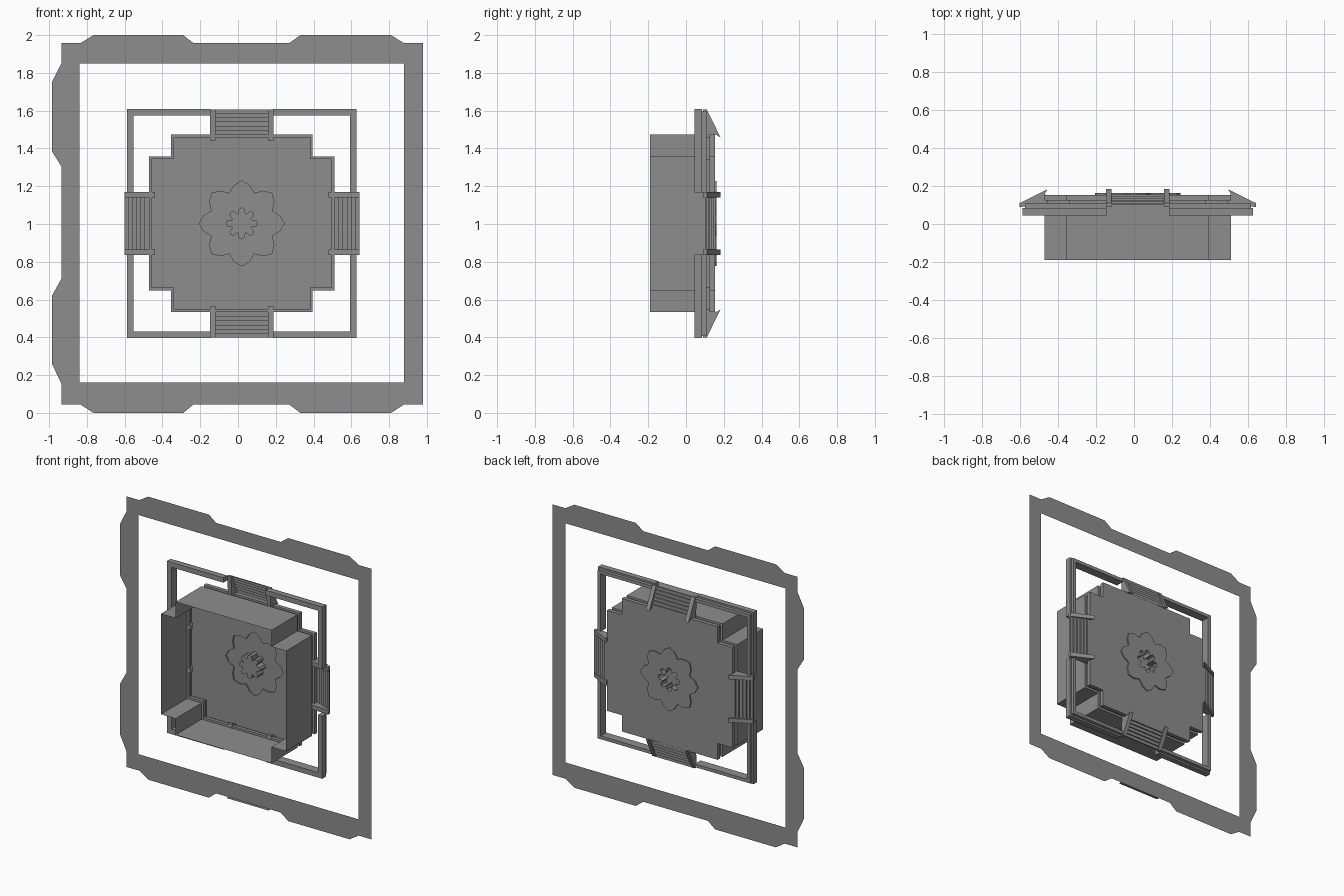
import bpy, bmesh, math
from mathutils import Vector

if "Cube" in bpy.data.objects:
    bpy.data.objects.remove(bpy.data.objects["Cube"])

mat = bpy.data.materials.new("stone_grey")
mat.use_nodes = True
GREY = (0.27, 0.27, 0.27, 1)
mat.diffuse_color = GREY
mat.node_tree.nodes["Principled BSDF"].inputs["Base Color"].default_value = GREY

CX, CZ = 0.02, 1.003          # centre of the platform
WALL_X, WALL_Z = 0.49, 0.47   # half sizes of the platform
FRAME = 0.607                 # half size of the square kerb


def finish(name, bm):
    bmesh.ops.remove_doubles(bm, verts=bm.verts, dist=0.0001)
    mesh = bpy.data.meshes.new(name)
    bm.to_mesh(mesh)
    bm.free()
    mesh.materials.append(mat)
    obj = bpy.data.objects.new(name, mesh)
    bpy.context.collection.objects.link(obj)
    return obj


def loop(bm, pts, y):
    return [bm.verts.new((x, y, z)) for x, z in pts]


def bridge(bm, a, b, closed=True):
    n = len(a)
    for i in range(n if closed else n - 1):
        j = (i + 1) % n
        bm.faces.new((a[i], a[j], b[j], b[i]))


def fill_between(bm, *loops):
    edges = []
    for l in loops:
        for i in range(len(l)):
            a, b = l[i], l[(i + 1) % len(l)]
            edges.append(bm.edges.get((a, b)) or bm.edges.new((a, b)))
    bmesh.ops.triangle_fill(bm, edges=edges, use_beauty=True, normal=(0, 1, 0))


def box(bm, lo, hi):
    lo, hi = Vector(lo), Vector(hi)
    verts = bmesh.ops.create_cube(bm, size=1)["verts"]
    for v in verts:
        v.co = (lo + hi) / 2 + v.co * (hi - lo)


# Flat outer border with shallow bumps on three sides
def border():
    x0, x1, z0, z1 = -0.935, 0.98, 0.045, 1.957
    bumps = [(-0.835, 0), (-0.765, 1), (-0.29, 1), (-0.235, 0),
             (0.27, 0), (0.33, 1), (0.81, 1), (0.88, 0)]
    side = [(1.85, 0), (1.75, 1), (1.385, 1), (1.305, 0),
            (0.71, 0), (0.62, 1), (0.26, 1), (0.155, 0)]
    outer = [(x0, z0)] + [(x, z0 - 0.045 * k) for x, k in bumps] + [(x1, z0), (x1, z1)]
    outer += [(x, z1 + 0.043 * k) for x, k in reversed(bumps)] + [(x0, z1)]
    outer += [(x0 - 0.05 * k, z) for z, k in side]
    inner = [(-0.84, 0.16), (0.88, 0.16), (0.88, 1.85), (-0.84, 1.85)]
    bm = bmesh.new()
    fill_between(bm, loop(bm, outer, 0.09), loop(bm, inner, 0.09))
    finish("outer_border", bm)


border()

# Small flat lip under the border
bm = bmesh.new()
bm.faces.new([bm.verts.new(c) for c in
              ((-0.14, 0.07, 0.045), (0.19, 0.07, 0.045), (0.19, 0.09, 0.045), (-0.14, 0.09, 0.045))])
finish("border_lip", bm)


# Stepped cross outline of the platform, shrunk by an inset
def cross(inset):
    a, b = WALL_X - inset, WALL_Z - inset
    c, d = 0.375 - inset, 0.355 - inset
    q = [(a, -d), (a, d), (c, d), (c, b), (-c, b), (-c, d),
         (-a, d), (-a, -d), (-c, -d), (-c, -b), (c, -b), (c, -d)]
    return [(CX + x, CZ + z) for x, z in q]


def star(tip, mid, valley):
    radii = [tip, mid, valley, mid]
    return [(CX + radii[i % 4] * math.cos(i * math.pi / 16),
             CZ + radii[i % 4] * math.sin(i * math.pi / 16)) for i in range(32)]


# Open-fronted walls, stepped rim, deck with raised star and sunken rosette
bm = bmesh.new()
prev = loop(bm, cross(0), -0.19)
for inset, y in ((0, 0.1), (0.015, 0.1), (0.015, 0.125), (0.0, 0.125), (0.0, 0.153)):
    ring = loop(bm, cross(inset), y)
    bridge(bm, prev, ring)
    prev = ring
star_low = loop(bm, star(0.225, 0.205, 0.172), 0.153)
star_high = loop(bm, star(0.225, 0.205, 0.172), 0.162)
rose_high = loop(bm, star(0.085, 0.078, 0.052), 0.162)
rose_low = loop(bm, star(0.085, 0.078, 0.052), 0.1)
fill_between(bm, prev, star_low)
bridge(bm, star_low, star_high)
fill_between(bm, star_high, rose_high)
bridge(bm, rose_high, rose_low)
bm.faces.new(rose_low)
finish("platform", bm)

# Square kerb: four corner pieces with gaps for the stairs, two tiers each
bm = bmesh.new()
for sx in (-1, 1):
    for sz in (-1, 1):
        for out, wide, y0, y1 in ((FRAME, 0.035, 0.045, 0.085), (FRAME - 0.012, 0.023, 0.085, 0.108)):
            for horizontal in (True, False):
                u, v = (0.165, out), (out - wide, out)
                if not horizontal:
                    u, v = v, u
                xs = sorted(CX + sx * t for t in u)
                zs = sorted(CZ + sz * t for t in v)
                box(bm, (xs[0], y0, zs[0]), (xs[1], y1, zs[1]))
finish("kerb", bm)


# Stairs with sloped side rails; direction is the outward axis
def stairs(name, direction, wall, reach):
    out = Vector(direction)
    across = Vector((out.z, 0, -out.x))
    centre = Vector((CX, 0, CZ))

    def at(u, y, w):
        return centre + out * u + across * w + Vector((0, y, 0))

    # treads as a folded strip
    steps = 6
    profile = []
    for i in range(steps):
        u = reach - (reach - wall) * i / steps
        profile += [(u, 0.1 + 0.055 * i / steps), (u, 0.1 + 0.055 * (i + 1) / steps)]
    profile.append((wall, 0.155))
    bm = bmesh.new()
    rows = [[bm.verts.new(at(u, y, w)) for u, y in profile] for w in (-0.14, 0.14)]
    bridge(bm, rows[0], rows[1], closed=False)
    finish(name + "_treads", bm)

    # rails
    shape = [(reach, 0.09), (reach, 0.11), (wall - 0.015, 0.183),
             (wall, 0.158), (wall - 0.03, 0.12), (wall - 0.03, 0.1)]
    bm = bmesh.new()
    for w0, w1 in ((-0.167, -0.138), (0.138, 0.167)):
        ends = [[bm.verts.new(at(u, y, w)) for u, y in shape] for w in (w0, w1)]
        bridge(bm, ends[0], ends[1])
        for e in ends:
            bm.faces.new(e)
    bmesh.ops.recalc_face_normals(bm, faces=bm.faces)
    finish(name + "_rails", bm)


for name, direction, wall, reach in (
        ("left_stairs", (1, 0, 0), WALL_X, 0.622), ("right_stairs", (-1, 0, 0), WALL_X, 0.622),
        ("top_stairs", (0, 0, 1), WALL_Z, 0.603), ("bottom_stairs", (0, 0, -1), WALL_Z, 0.603)):
    stairs(name, direction, wall, reach)
